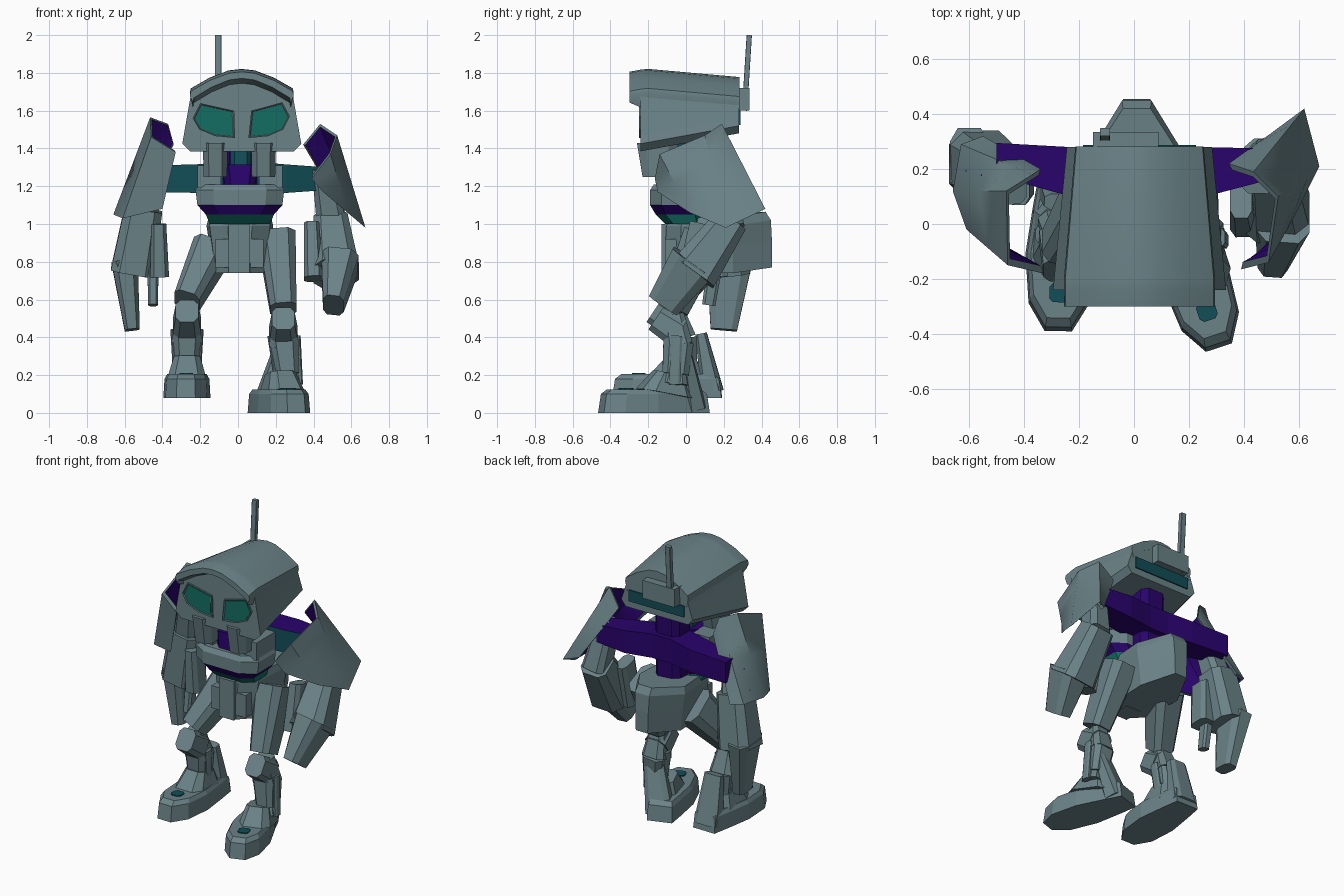
import bpy, bmesh, math
from mathutils import Vector, Matrix

if "Cube" in bpy.data.objects:
    bpy.data.objects.remove(bpy.data.objects["Cube"])


def material(name, rgb):
    m = bpy.data.materials.new(name)
    m.diffuse_color = (*rgb, 1)
    m.use_nodes = True
    m.node_tree.nodes["Principled BSDF"].inputs["Base Color"].default_value = m.diffuse_color
    return m


GREY = material("slate grey", (0.145, 0.225, 0.245))
GLASS = material("green glass", (0.006, 0.155, 0.125))
TEAL = material("dark teal", (0.006, 0.075, 0.095))
PURPLE = material("deep purple", (0.022, 0.001, 0.15))


def loft(name, rings, mats=(GREY,), rule=None, smooth=0):
    """Skin closed rings; rule(row, column) picks the material slot."""
    bm = bmesh.new()
    vs = [[bm.verts.new(p) for p in r] for r in rings]
    n = len(rings[0])
    for i in range(len(rings) - 1):
        for j in range(n):
            k = (j + 1) % n
            f = bm.faces.new((vs[i][j], vs[i][k], vs[i + 1][k], vs[i + 1][j]))
            f.material_index = rule(i, j) if rule else 0
    bm.faces.new(vs[0])
    bm.faces.new(vs[-1])
    bmesh.ops.recalc_face_normals(bm, faces=bm.faces)
    me = bpy.data.meshes.new(name)
    bm.to_mesh(me)
    bm.free()
    for m in mats:
        me.materials.append(m)
    ob = bpy.data.objects.new(name, me)
    bpy.context.collection.objects.link(ob)
    if smooth:
        bpy.ops.object.select_all(action='DESELECT')
        ob.select_set(True)
        bpy.context.view_layer.objects.active = ob
        bpy.ops.object.shade_smooth_by_angle(angle=math.radians(smooth))
    return ob


def octagon(w, d, c=0.55):
    return [(w, -d * c), (w, d * c), (w * c, d), (-w * c, d),
            (-w, d * c), (-w, -d * c), (-w * c, -d), (w * c, -d)]


def limb(name, a, b, s0, s1=None, mat=GREY, c=0.6):
    """Tapered chamfered bar from a to b with half sizes s0, s1."""
    a, b, s1 = Vector(a), Vector(b), s1 or s0
    z = (b - a).normalized()
    x = Vector((1, 0, 0))
    x = (x - z * x.dot(z)).normalized()
    y = z.cross(x)
    rings = [[p + x * u + y * v for u, v in octagon(*s, c)] for p, s in ((a, s0), (b, s1))]
    return loft(name, rings, (mat,))


def box(name, lo, hi, mat=GREY):
    rings = [[(lo[0], lo[1], z), (hi[0], lo[1], z), (hi[0], hi[1], z), (lo[0], hi[1], z)]
             for z in (lo[2], hi[2])]
    return loft(name, rings, (mat,))


# head: arched box, tapering to the back
CX = 0.02
arch = [(.275, 1.69), (.27, 1.715), (.17, 1.772), (.07, 1.81), (0, 1.818)]
arch = [(-u, w) for u, w in arch] + arch[-2::-1]
jaw = [(.315, 1.425), (.275, 1.385), (-.275, 1.385), (-.315, 1.425)]


def head_ring(y, s, drop, lift):
    top = [(CX + u * s * .985, y, w - drop - .012) for u, w in arch]
    return top + [(CX + u * s, y, w + lift) for u, w in jaw]


loft("head", [head_ring(-.24, 1, 0, 0), head_ring(.28, .84, .045, .095)], smooth=35)

# brim: roof shell jutting over the face, underside sloping back to it
brim = []
for y, s, drop, thick in ((-.30, 1, .012, .035), (-.235, 1, 0, .075), (-.20, 1, -.003, .06), (.282, .85, .04, .06)):
    outer = [(CX + u * s, y, w - drop) for u, w in arch]
    brim.append(outer + [(CX + u * s * .94, y, w - drop - thick) for u, w in reversed(arch)])
loft("roof_brim", brim, smooth=35)

# eyes: raised frames with recessed glass
eyes = {"left": [(-.20, 1.64), (-.02, 1.60), (-.015, 1.455), (-.12, 1.465), (-.205, 1.50), (-.24, 1.56)],
        "right": [(.235, 1.645), (.07, 1.60), (.055, 1.455), (.16, 1.465), (.24, 1.50), (.275, 1.57)]}
for side, pts in eyes.items():
    mx, mz = sum(p[0] for p in pts) / 6, sum(p[1] for p in pts) / 6

    def eye_ring(y, s):
        return [(mx + (u - mx) * s, y, mz + (w - mz) * s) for u, w in pts]
    loft(side + "_eye_frame", [eye_ring(-.235, 1), eye_ring(-.25, 1), eye_ring(-.25, .95), eye_ring(-.243, .9)])
    loft(side + "_eye_glass", [eye_ring(-.242, .88), eye_ring(-.246, .88)], (GLASS,))

# cheeks, neck and collar
for side, x in (("left", -.12), ("right", .135)):
    limb(side + "_cheek", (x, -.15, 1.25), (x, -.15, 1.43), (.062, .08), (.066, .11), c=.55)
limb("neck", (.015, -.06, 1.28), (.015, -.04, 1.45), (.055, .06), mat=TEAL)
limb("collar", (.01, -.07, 1.18), (.01, -.06, 1.31), (.075, .08), (.10, .08), PURPLE)

# aerial and rear pack
box("rear_pack", (-.15, .25, 1.60), (.09, .335, 1.72))
box("rear_panel", (-.185, .275, 1.525), (.225, .288, 1.60), TEAL)
limb("aerial", (-.105, .31, 1.60), (-.105, .335, 2.0), (.018, .014), c=.9)

# chest with purple underside and green waist band
rings = []
for z, w, y0, y1 in ((1.21, .22, -.17, .10), (1.18, .235, -.19, .11), (1.10, .225, -.19, .11),
                     (1.05, .18, -.16, .10), (1.0, .16, -.11, .10)):
    rings.append([(.01 + u, (y0 + y1) / 2 + v, z) for u, v in octagon(w, (y1 - y0) / 2, .6)])
loft("chest", rings, (GREY, PURPLE, GLASS), lambda i, j: (0, 0, 1, 2)[i])
for side, s in (("left", -1), ("right", 1)):
    box(side + "_collar_block", (.01 + min(s * .1, s * .225), -.14, 1.19), (.01 + max(s * .1, s * .225), .06, 1.31))

# shoulder yoke: purple with teal front faces
yoke = []
for x, y, z, d, h in ((-.50, .235, 1.24, .06, .07), (-.23, .19, 1.24, .09, .075), (-.06, .16, 1.25, .09, .08),
                      (.08, .16, 1.25, .09, .08), (.26, .19, 1.24, .09, .075), (.47, .215, 1.24, .06, .06)):
    yoke.append([(x, y - d, z - h), (x, y - d, z + h), (x, y + d, z + h), (x, y + d, z - h)])
loft("shoulder_yoke", yoke, (PURPLE, TEAL), lambda i, j: 1 if j == 0 else 0)
limb("spine", (.01, .12, 1.02), (.01, .13, 1.47), (.09, .09), (.09, .09), PURPLE)

# pelvis shell and front blocks
shell = [(-.06, -.11), (.06, -.11), (.15, -.03), (.165, .25), (.05, .455), (-.05, .455), (-.165, .25), (-.15, -.03)]
loft("pelvis", [[(.01 + u * s, .17 + (v - .17) * t, z + (.03 if v > .3 else 0)) for u, v in shell]
                for z, s, t in ((.74, .88, 1), (.88, .97, 1), (.99, 1.07, .98), (1.035, 1.0, .88))])
box("pelvis_front_block", (-.05, -.13, .74), (.06, .0, 1.0))
for side, x in (("left", -.085), ("right", .10)):
    box(side + "_pelvis_block", (x - .035, -.11, .77), (x + .035, .02, .92))


# shoulder pads: C-shaped shells, purple inside
def pad(name, top, bottom):
    top, bottom = [[Vector(p) for p in q] for q in (top, bottom)]
    n, rings = len(top), []
    for t in (0, .25, .5, .75, 1):
        pts = [a.lerp(b, t) for a, b in zip(top, bottom)]
        mid = sum(pts, Vector()) / n
        rings.append(pts + [p.lerp(mid, .13) for p in reversed(pts)])
    loft(name, rings, (GREY, PURPLE), lambda i, j: 1 if n <= j < 2 * n - 1 else 0, smooth=40)


pad("right_shoulder_pad",
    [(.345, .22, 1.42), (.435, .19, 1.53), (.525, .10, 1.47), (.49, -.14, 1.37), (.39, -.165, 1.24)],
    [(.54, .36, 1.09), (.62, .42, 1.08), (.675, .21, .98), (.58, .02, 1.06), (.45, -.15, 1.17)])
pad("left_shoulder_pad",
    [(-.34, .20, 1.42), (-.37, .18, 1.53), (-.465, .12, 1.565), (-.46, -.15, 1.46), (-.33, -.18, 1.38)],
    [(-.55, .32, 1.05), (-.63, .29, 1.06), (-.66, .12, 1.05), (-.61, -.02, 1.03), (-.40, -.14, 1.08)])

# arms: name, start, end, half sizes
for name, a, b, s0, s1 in (
        ("right_upper_arm", (.45, .17, 1.30), (.50, .23, .98), (.06, .06), (.08, .08)),
        ("right_forearm", (.49, .24, 1.02), (.52, .04, .74), (.09, .09), (.12, .13)),
        ("right_hand", (.54, .04, .80), (.505, -.12, .57), (.10, .13), (.055, .09)),
        ("right_thumb", (.39, .09, 1.0), (.40, .02, .71), (.04, .07), (.05, .07)),
        ("left_upper_arm", (-.45, .13, 1.32), (-.51, .20, 1.0), (.06, .06), (.08, .08)),
        ("left_forearm", (-.50, .19, 1.08), (-.56, .22, .74), (.10, .10), (.115, .12)),
        ("left_hand", (-.60, .23, .80), (-.56, .20, .44), (.07, .12), (.04, .07)),
        ("left_thumb", (-.42, .14, 1.0), (-.415, .15, .72), (.04, .07), (.05, .07)),
        ("left_finger", (-.45, .15, .76), (-.45, .12, .57), (.03, .04), (.025, .035))):
    limb(name, a, b, s0, s1)

# legs: thigh, stacked shin blocks and side rods
legs = {"right": ((.205, .10, .93), (.24, -.07, .52), (.245, -.04, .36), (.27, -.06, .15)),
        "left": ((-.14, .12, .86), (-.27, -.08, .56), (-.27, -.02, .39), (-.27, -.01, .2))}
for side, (hip, knee, mid, ankle) in legs.items():
    hip, knee, mid, ankle = map(Vector, (hip, knee, mid, ankle))
    limb(side + "_thigh", hip, knee + Vector((0, 0, .03)), (.10, .12), (.07, .085))
    limb(side + "_knee", knee + Vector((0, -.09, -.02)), knee + Vector((0, .03, -.10)), (.06, .07), (.075, .08))
    limb(side + "_shin_upper", knee, mid, (.055, .06), (.08, .075))
    limb(side + "_shin_lower", mid + Vector((0, 0, .01)), ankle.lerp(mid, .25), (.075, .08), (.06, .07))
    limb(side + "_ankle", ankle.lerp(mid, .35), ankle, (.05, .05), (.06, .07))
    for s in (-1, 1):
        o = Vector((s * .07, 0, 0))
        limb(side + "_shin_rod", knee.lerp(mid, .7) + o, ankle + o * .8, (.018, .03))

# feet: hexagonal toe, sloped instep, tall heel guard, teal toe disc
half = [(.05, -.30), (.11, -.20), (.125, -.02), (.10, .16), (.08, .28)]
sole = half + [(-u, v) for u, v in reversed(half)]
for side, loc, yaw, lean in (("right", (.215, -.165, 0), .32, .08), ("left", (-.27, -.09, .08), -.02, 0)):
    parts = [loft(side + "_foot", [[(u * s, v * s, z) for u, v in sole]
                                   for z, s in ((0, 1), (.10, .95), (.125, .84))])]
    parts.append(limb(side + "_instep", (lean * .4, .05, .10), (lean * .4, .07, .21), (.10, .15), (.07, .08)))
    parts.append(limb(side + "_heel_guard", (lean * .2, .23 - lean * .3, .03), (lean, .17 - lean * .5, .34),
                      (.085, .06), (.06, .03)))
    parts.append(limb(side + "_toe_disc", (0, -.16, .12), (0, -.16, .131), (.035, .035), mat=TEAL))
    for p in parts:
        p.matrix_world = Matrix.Translation(loc) @ Matrix.Rotation(yaw, 4, 'Z')
